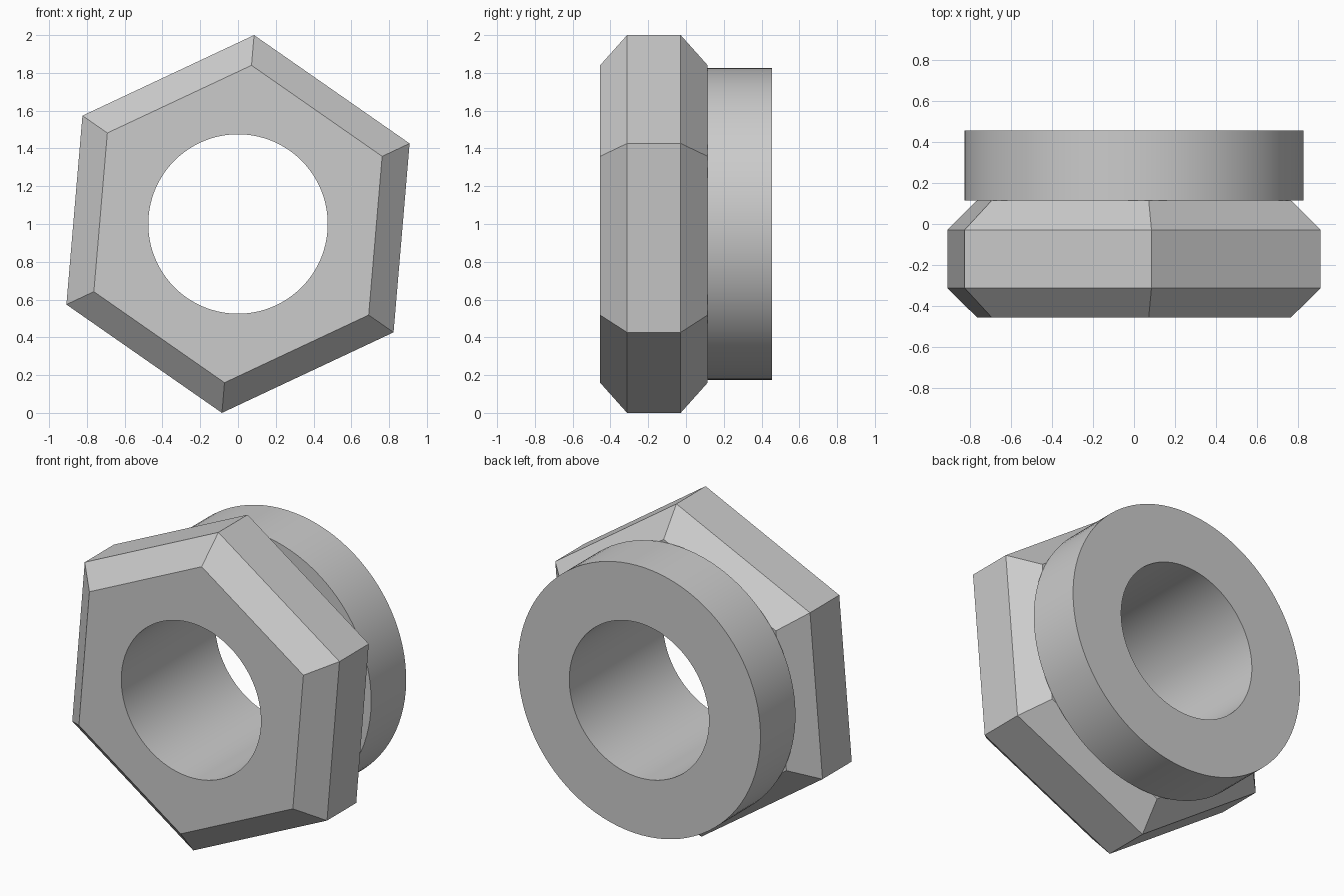
import bpy
import bmesh
from math import cos, sin, radians, tau

cube = bpy.data.objects.get("Cube")
if cube:
    bpy.data.objects.remove(cube, do_unlink=True)

SEGMENTS = 96
TILT = radians(25.14)
CENTRE_Z = 1.0
BORE = 0.475

steel = bpy.data.materials.new("grey steel")
steel.use_nodes = True
colour = (0.6, 0.6, 0.6, 1)
steel.diffuse_color = colour
steel.node_tree.nodes["Principled BSDF"].inputs["Base Color"].default_value = colour


def ring(bm, count, radius, y):
    """Regular polygon of vertices around the y axis."""
    angles = [TILT + tau * i / count for i in range(count)]
    return [bm.verts.new((radius * cos(a), y, CENTRE_Z + radius * sin(a))) for a in angles]


def join(bm, a, b):
    """Join two rings, one face per side of the coarser ring."""
    sides = min(len(a), len(b))

    def span(loop, i):
        step = len(loop) // sides
        return [loop[(i * step + k) % len(loop)] for k in range(step + 1)]

    for i in range(sides):
        bm.faces.new(span(a, i) + span(b, i)[::-1])


def bored_solid(name, profile):
    """Closed loop of (side count, radius, y) rings."""
    bm = bmesh.new()
    rings = [ring(bm, *p) for p in profile]
    for a, b in zip(rings, rings[1:] + rings[:1]):
        join(bm, a, b)
    bmesh.ops.recalc_face_normals(bm, faces=bm.faces[:])
    mesh = bpy.data.meshes.new(name)
    bm.to_mesh(mesh)
    bm.free()
    mesh.materials.append(steel)
    obj = bpy.data.objects.new(name, mesh)
    bpy.context.collection.objects.link(obj)
    bpy.ops.object.select_all(action="DESELECT")
    obj.select_set(True)
    bpy.context.view_layer.objects.active = obj
    bpy.ops.object.shade_smooth_by_angle(angle=radians(30))
    return obj


FRONT, SEAT, BACK = -0.455, 0.115, 0.455

# Hexagonal head, chamfered on both sides
bored_solid("hex_head", [
    (SEGMENTS, BORE, FRONT),
    (6, 0.843, FRONT),
    (6, 1.0036, -0.312),
    (6, 1.0036, -0.028),
    (6, 0.843, SEAT),
    (SEGMENTS, BORE, SEAT),
])

# Round collar behind the head
bored_solid("round_collar", [
    (SEGMENTS, BORE, SEAT),
    (SEGMENTS, 0.825, SEAT),
    (SEGMENTS, 0.825, BACK),
    (SEGMENTS, BORE, BACK),
])
